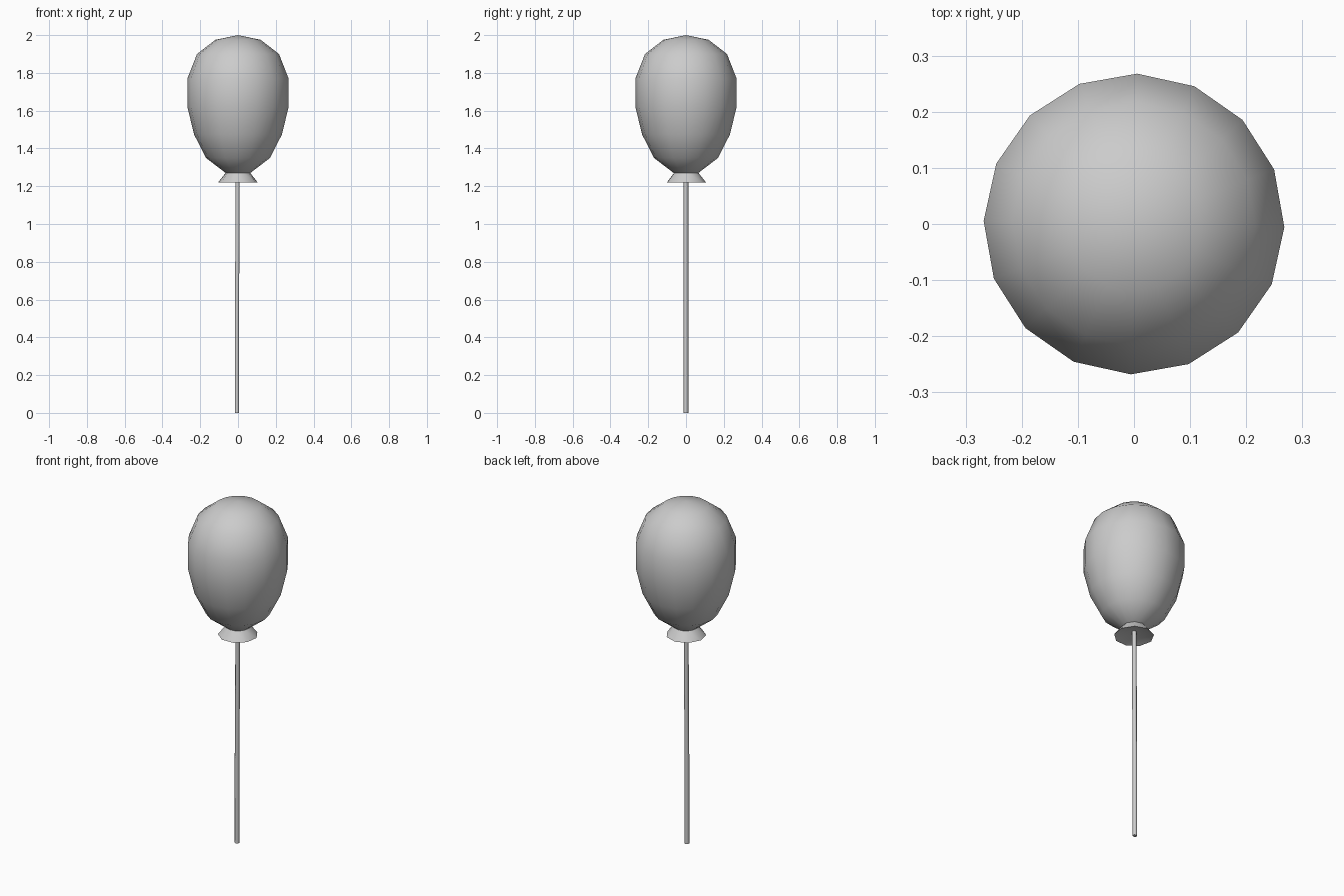
import bpy
import bmesh
from math import cos, sin, tau, radians

cube = bpy.data.objects.get("Cube")
if cube:
    bpy.data.objects.remove(cube, do_unlink=True)

grey = bpy.data.materials.new("plain grey")
grey.use_nodes = True
colour = (0.6, 0.6, 0.6, 1)
grey.diffuse_color = colour
grey.node_tree.nodes["Principled BSDF"].inputs["Base Color"].default_value = colour


def lathe(name, profile, sides, turn=0, angle=180):
    """Revolve (radius, height, x shift) points; zero radius makes a pole."""
    bm = bmesh.new()
    rings = []
    for r, z, dx in profile:
        count = sides if r else 1
        rings.append([bm.verts.new((dx + r * cos(tau * i / sides + turn),
                                    r * sin(tau * i / sides + turn), z))
                      for i in range(count)])
    for a, b in zip(rings, rings[1:]):
        for i in range(sides):
            j = (i + 1) % sides
            corners = [a[i % len(a)], a[j % len(a)], b[j % len(b)], b[i % len(b)]]
            bm.faces.new(list(dict.fromkeys(corners)))
    bmesh.ops.recalc_face_normals(bm, faces=bm.faces)
    mesh = bpy.data.meshes.new(name)
    bm.to_mesh(mesh)
    bm.free()
    obj = bpy.data.objects.new(name, mesh)
    bpy.context.collection.objects.link(obj)
    mesh.materials.append(grey)
    bpy.ops.object.select_all(action="DESELECT")
    obj.select_set(True)
    bpy.context.view_layer.objects.active = obj
    bpy.ops.object.shade_smooth_by_angle(angle=radians(angle))
    return obj


# Balloon body, narrowing to the neck
body = [(0, 1.255), (0.065, 1.27), (0.17, 1.35), (0.233, 1.475), (0.268, 1.62),
        (0.268, 1.77), (0.217, 1.9), (0.12, 1.975), (0, 2.0)]
lathe("balloon_body", [(r, z, 0) for r, z in body], 16, radians(-1.2))

# Flared knot with a hollow underside
knot = [(0, 1.275), (0.065, 1.272), (0.107, 1.219), (0, 1.25)]
lathe("balloon_knot", [(r, z, 0) for r, z in knot], 9, radians(12), 40)

# String, leaning very slightly to one side
string = [(0, 0, -0.006), (0.0125, 0, -0.006), (0.0125, 0.5, -0.006),
          (0.0125, 0.9, -0.003), (0.0125, 1.25, -0.002), (0, 1.25, -0.002)]
lathe("balloon_string", string, 6, radians(30), 65)
